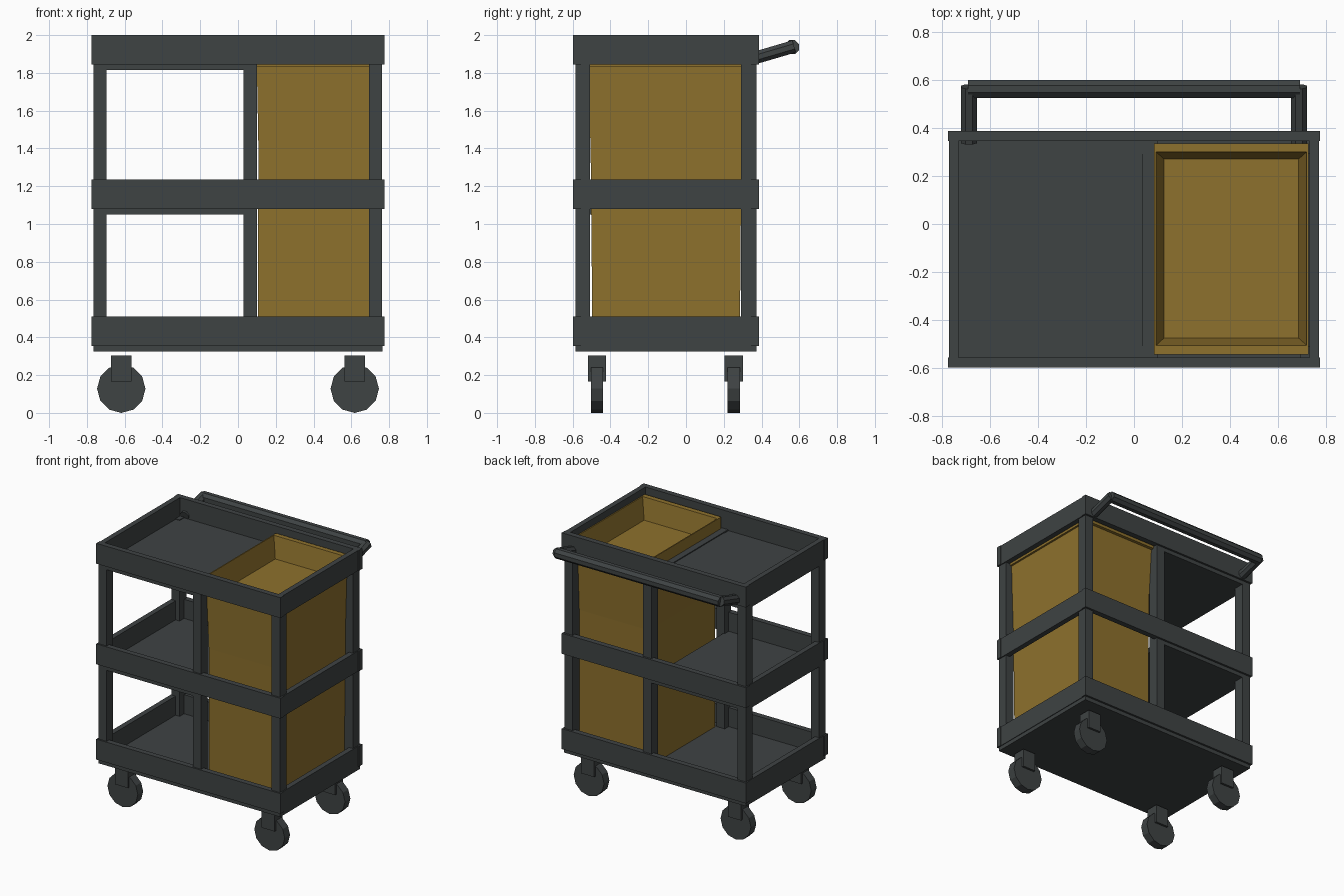
import bpy, bmesh, math
from mathutils import Vector

if "Cube" in bpy.data.objects:
    bpy.data.objects.remove(bpy.data.objects["Cube"])


def material(name, rgb):
    m = bpy.data.materials.new(name)
    m.diffuse_color = (*rgb, 1)
    m.use_nodes = True
    m.node_tree.nodes["Principled BSDF"].inputs["Base Color"].default_value = m.diffuse_color
    return m


GREY = material("dark grey plastic", (0.049, 0.056, 0.057))
GOLD = material("mustard bag", (0.27, 0.165, 0.026))


def finish(name, bm, mat):
    bmesh.ops.recalc_face_normals(bm, faces=bm.faces)
    me = bpy.data.meshes.new(name)
    bm.to_mesh(me)
    bm.free()
    me.materials.append(mat)
    ob = bpy.data.objects.new(name, me)
    bpy.context.collection.objects.link(ob)
    return ob


def box(name, x, y, z, mat=GREY):
    bm = bmesh.new()
    bmesh.ops.create_cube(bm, size=1)
    for v in bm.verts:
        v.co = [r[0] if c < 0 else r[1] for c, r in zip(v.co, (x, y, z))]
    return finish(name, bm, mat)


def rod(name, a, b, radius, sides, spin=0.0):
    a, b = Vector(a), Vector(b)
    d = b - a
    bm = bmesh.new()
    bmesh.ops.create_cone(bm, cap_ends=True, segments=sides, radius1=radius,
                          radius2=radius, depth=d.length)
    ob = finish(name, bm, GREY)
    rot = d.to_track_quat('Z', 'Y').to_matrix().to_4x4()
    for v in ob.data.vertices:
        c, s = math.cos(spin), math.sin(spin)
        p = Vector((c * v.co.x - s * v.co.y, s * v.co.x + c * v.co.y, v.co.z))
        v.co = rot @ p + (a + b) / 2
    return ob


# Three rail frames
for level, z0 in (("bottom", 0.355), ("middle", 1.08), ("top", 1.845)):
    z = (z0, z0 + 0.155)
    box(level + "_front_rail", (-0.775, 0.775), (-0.597, -0.555), z)
    box(level + "_back_rail", (-0.775, 0.775), (0.345, 0.387), z)
    for s, side in ((-1, "left"), (1, "right")):
        x = sorted((s * 0.73, s * 0.77))
        box(f"{level}_{side}_rail", x, (-0.555, 0.345), z)

# Shelf plates: full at the bottom, left half only above
box("bottom_shelf", (-0.765, 0.765), (-0.585, 0.372), (0.325, 0.365))
box("middle_shelf", (-0.765, 0.04), (-0.585, 0.372), (1.05, 1.09))
box("top_shelf", (-0.765, 0.04), (-0.585, 0.372), (1.815, 1.855))
box("top_divider", (0.035, 0.085), (-0.555, 0.345), (1.815, 1.862))

# Posts
for cx, col in ((-0.73, "left"), (0.065, "centre"), (0.728, "right")):
    for y, row in (((-0.585, -0.508), "front"), ((0.292, 0.372), "back")):
        box(f"{row}_{col}_post", (cx - 0.035, cx + 0.035), y, (0.36, 1.86))

# Tall bag with an overhanging lip and a recessed tray top: rings (x0, x1, y0, y1, z)
rings = [
    (0.104, 0.695, -0.495, 0.285, 0.362),
    (0.108, 0.700, -0.505, 0.293, 1.40),
    (0.100, 0.712, -0.520, 0.312, 1.83),
    (0.084, 0.727, -0.543, 0.336, 1.83),
    (0.084, 0.727, -0.543, 0.336, 1.95),
    (0.092, 0.719, -0.505, 0.300, 1.95),
    (0.125, 0.685, -0.475, 0.270, 1.79),
]
bm = bmesh.new()
loops = [[bm.verts.new(p) for p in ((x0, y0, z), (x1, y0, z), (x1, y1, z), (x0, y1, z))]
         for x0, x1, y0, y1, z in rings]
for lo, hi in zip(loops, loops[1:]):
    for i in range(4):
        j = (i + 1) % 4
        bm.faces.new((lo[i], lo[j], hi[j], hi[i]))
bm.faces.new(loops[0][::-1])
bm.faces.new(loops[-1])
finish("bag", bm, GOLD)

# Push handle
rod("handle_bar", (-0.69, 0.562, 1.936), (0.69, 0.562, 1.936), 0.04, 8, math.pi / 8)
for s, side in ((-1, "left"), (1, "right")):
    rod(f"{side}_handle_arm", (s * 0.687, 0.34, 1.872), (s * 0.687, 0.572, 1.94),
        0.036, 8, math.pi / 8)

# Casters
for sx, side in ((-1, "left"), (1, "right")):
    for cy, row in ((-0.472, "front"), (0.253, "back")):
        cx = sx * 0.618
        box(f"{row}_{side}_fork", (cx - 0.055, cx + 0.055), (cy - 0.048, cy + 0.048),
            (0.165, 0.305))
        rod(f"{row}_{side}_wheel", (cx, cy - 0.032, 0.128), (cx, cy + 0.032, 0.128),
            0.128, 12)
